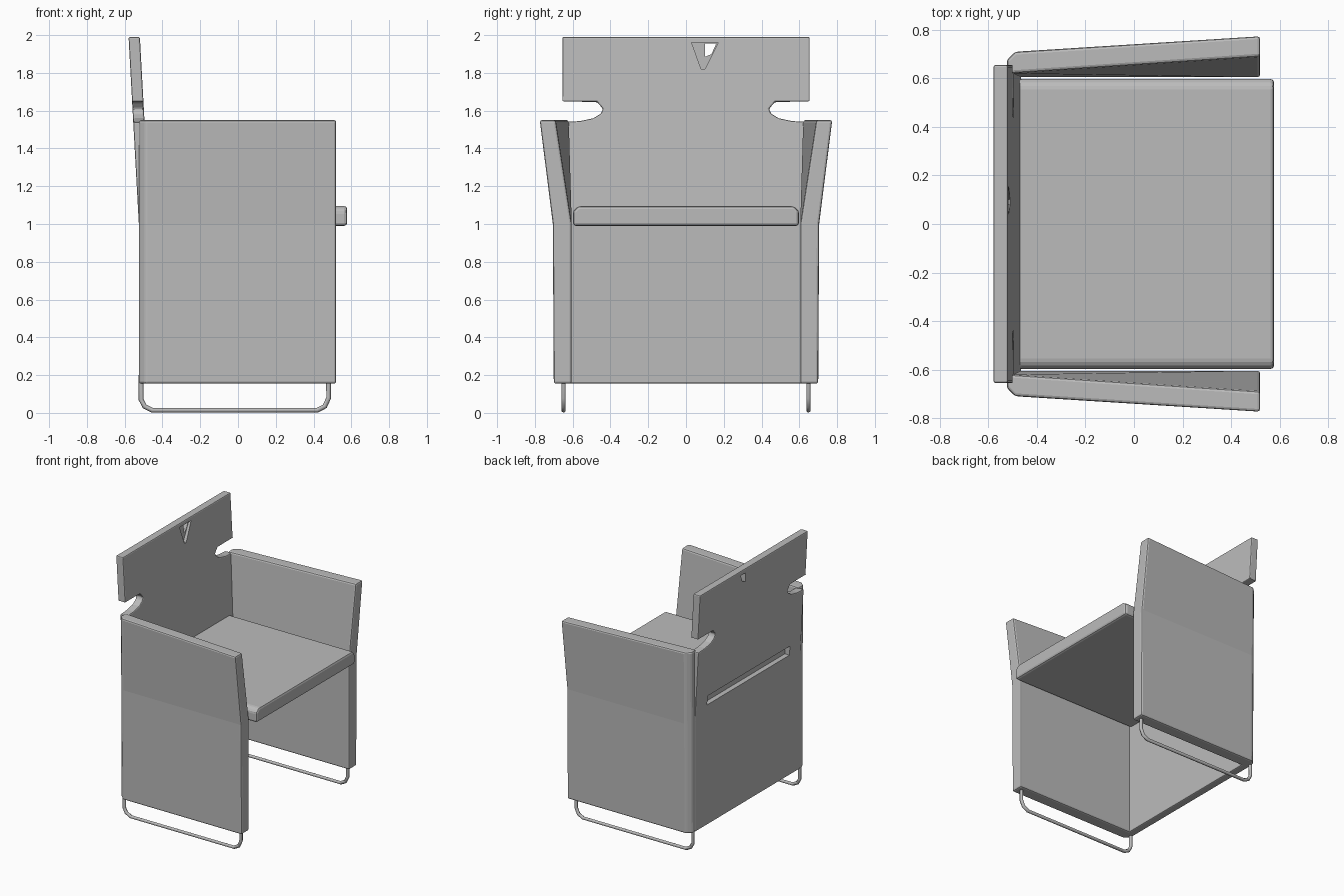
import bpy, bmesh
from mathutils import Vector

old = bpy.data.objects.get("Cube")
if old:
    bpy.data.objects.remove(old, do_unlink=True)

grey = bpy.data.materials.new("soft_grey")
grey.use_nodes = True
COLOUR = (0.5, 0.5, 0.5, 1)
grey.diffuse_color = COLOUR
grey.node_tree.nodes["Principled BSDF"].inputs["Base Color"].default_value = COLOUR


def add_object(name, data):
    obj = bpy.data.objects.new(name, data)
    bpy.context.collection.objects.link(obj)
    data.materials.append(grey)
    return obj


def mesh_object(name, bm):
    bmesh.ops.recalc_face_normals(bm, faces=bm.faces)
    mesh = bpy.data.meshes.new(name)
    bm.to_mesh(mesh)
    bm.free()
    return add_object(name, mesh)


def loft(bm, rings):
    """Skin a stack of matching closed rings and cap both ends."""
    loops = [[bm.verts.new(p) for p in ring] for ring in rings]
    for low, high in zip(loops, loops[1:]):
        for i in range(len(low)):
            j = (i + 1) % len(low)
            bm.faces.new((low[i], low[j], high[j], high[i]))
    bm.faces.new(loops[0])
    bm.faces.new(loops[-1])


def bevel(obj, width, segments=2):
    mod = obj.modifiers.new("soft_edges", "BEVEL")
    mod.width = width
    mod.segments = segments
    mod.limit_method = "ANGLE"


def slab(name, outline, x0, x1):
    """Extrude a (y, z) outline along x."""
    bm = bmesh.new()
    loft(bm, [[(x, y, z) for y, z in outline] for x in (x0, x1)])
    return mesh_object(name, bm)


# Side panels: upright below, flaring outwards above the seat towards the open end
def side_panel(name, side):
    levels = [(0.155, 0.605, 0.605, 0.70, 0.70),
              (1.0, 0.605, 0.605, 0.705, 0.705),
              (1.55, 0.62, 0.69, 0.71, 0.775)]
    rings = []
    for z, in_rear, in_front, out_rear, out_front in levels:
        plan = [(-0.52, in_rear), (-0.525, out_rear - 0.035), (-0.49, out_rear),
                (0.52, out_front), (0.52, in_front)]
        rings.append([(x, side * y, z) for x, y in plan])
    bm = bmesh.new()
    loft(bm, rings)
    bevel(mesh_object(name, bm), 0.012)


# Runner: bent tube under each side panel
def runner(name, side):
    path = [(-0.513, 0.2), (-0.513, 0.07), (-0.495, 0.035), (-0.455, 0.014),
            (0.42, 0.014), (0.46, 0.035), (0.48, 0.08), (0.48, 0.2)]
    curve = bpy.data.curves.new(name, "CURVE")
    curve.dimensions = "3D"
    curve.bevel_depth = 0.013
    curve.bevel_resolution = 1
    curve.use_fill_caps = True
    spline = curve.splines.new("POLY")
    spline.points.add(len(path) - 1)
    for point, (x, z) in zip(spline.points, path):
        point.co = (x, side * 0.648, z, 1)
    add_object(name, curve)


for label, side in (("near", -1), ("far", 1)):
    side_panel(label + "_side_panel", side)
    runner(label + "_runner", side)

# Seat cushion with softened edges
seat = slab("seat", [(-0.598, 0.99), (0.598, 0.99), (0.598, 1.07), (0.57, 1.095),
                     (-0.57, 1.095), (-0.598, 1.07)], -0.48, 0.578)
bevel(seat, 0.016)

# Back: full-height wall with a notched neck and a wide head board
half = [(0.64, 0.155), (0.64, 1.54), (0.56, 1.545), (0.49, 1.56), (0.45, 1.585),
        (0.44, 1.61), (0.47, 1.645), (0.655, 1.65), (0.655, 1.99)]
outline = half + [(-y, z) for y, z in reversed(half)]
bm = bmesh.new()
loft(bm, [[(x, y, z) for y, z in outline] for x in (0, 0.06)])
for height in (1.0, 1.65):
    bmesh.ops.bisect_plane(bm, geom=bm.verts[:] + bm.edges[:] + bm.faces[:],
                           plane_co=Vector((0, 0, height)), plane_no=Vector((0, 0, 1)))
for v in bm.verts:
    v.co.x += -0.525 - max(0, v.co.z - 1.0) * 0.055
back = mesh_object("back", bm)
bevel(back, 0.008)

# Openings: ledge behind the seat, pointed recess and small hole in the head board
cutters = [
    slab("ledge_cutter", [(-0.5, 1.08), (0.5, 1.08), (0.5, 1.15), (-0.5, 1.15)], -0.7, -0.49),
    slab("recess_cutter", [(0.03, 1.96), (0.08, 1.82), (0.1, 1.82), (0.17, 1.96)], -0.535, -0.4),
    slab("hole_cutter", [(0.1, 1.955), (0.1, 1.885), (0.135, 1.9), (0.16, 1.955)], -0.7, -0.4),
]
for cutter in cutters:
    mod = back.modifiers.new(cutter.name, "BOOLEAN")
    mod.operation = "DIFFERENCE"
    mod.solver = "EXACT"
    mod.object = cutter
    cutter.hide_render = True
    cutter.display_type = "WIRE"
    cutter.hide_set(True)
